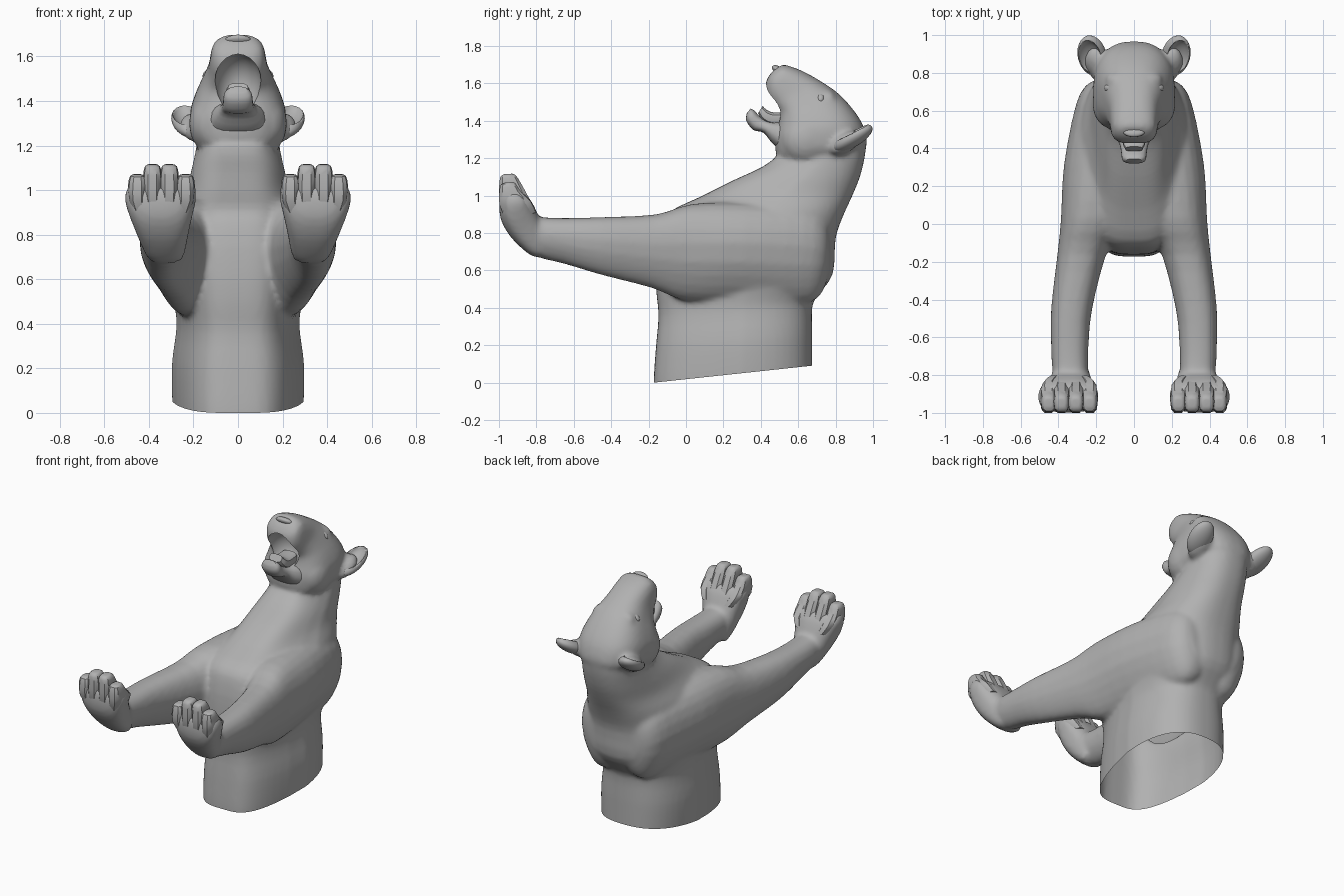
import bpy, bmesh, math
from mathutils import Vector, Matrix

if "Cube" in bpy.data.objects:
    bpy.data.objects.remove(bpy.data.objects["Cube"])

grey = bpy.data.materials.new("stone_grey")
grey.diffuse_color = (0.44, 0.44, 0.44, 1)
grey.use_nodes = True
grey.node_tree.nodes["Principled BSDF"].inputs["Base Color"].default_value = grey.diffuse_color


def activate(obs):
    bpy.ops.object.select_all(action='DESELECT')
    for o in obs:
        o.select_set(True)
    bpy.context.view_layer.objects.active = obs[0]


def finish(name, bm, mirror=False, angle=35):
    bmesh.ops.recalc_face_normals(bm, faces=bm.faces)
    me = bpy.data.meshes.new(name)
    bm.to_mesh(me)
    bm.free()
    me.materials.append(grey)
    ob = bpy.data.objects.new(name, me)
    bpy.context.collection.objects.link(ob)
    activate([ob])
    bpy.ops.object.shade_smooth_by_angle(angle=math.radians(angle))
    if mirror:
        ob.modifiers.new("mirror", 'MIRROR').use_mirror_merge = False
    return ob


def spline(rows, steps):
    """Smoothly fill in the sections between the given ones."""
    out = []
    for i in range(len(rows) - 1):
        p = [rows[max(0, min(len(rows) - 1, i + k))] for k in (-1, 0, 1, 2)]
        for s in range(steps):
            t = s / steps
            out.append([0.5 * (2 * b + (c - a) * t + (2 * a - 5 * b + 4 * c - d) * t * t
                               + (3 * b - a - 3 * c + d) * t ** 3) for a, b, c, d in zip(*p)])
    return out + [list(rows[-1])]


def loft(name, rows, n=32, steps=3, power=2.3, far_power=None, taper=0.0, mirror=False, angle=35):
    """Each row: near point y, z, far point y, z, half width, centre x."""
    bm = bmesh.new()
    rings = []
    for fy, fz, by, bz, w, cx in spline(rows, steps):
        f, b = Vector((0, fy, fz)), Vector((0, by, bz))
        mid, half = (f + b) / 2, (f - b) / 2
        ring = []
        for k in range(n):
            a = 2 * math.pi * (k + 0.5) / n
            e = 2 / (power if math.cos(a) > 0 else far_power or power)
            c = math.copysign(abs(math.cos(a)) ** e, math.cos(a))
            s = math.copysign(abs(math.sin(a)) ** e, math.sin(a))
            p = mid + half * c
            p.x = cx + w * s * (1 - taper * max(0, c))
            ring.append(bm.verts.new(p))
        rings.append(ring)
    for r, q in zip(rings, rings[1:]):
        for k in range(n):
            bm.faces.new((r[k], r[(k + 1) % n], q[(k + 1) % n], q[k]))
    bm.faces.new(rings[0])
    bm.faces.new(rings[-1])
    return finish(name, bm, mirror, angle)


def ellipsoid(name, centre, axes, radii, mirror=False):
    """Ellipsoid with its local axes given as rough direction vectors."""
    u = Vector(axes[0]).normalized()
    v = Vector(axes[1])
    v = (v - u * v.dot(u)).normalized()
    rot = Matrix((u, v, u.cross(v))).transposed().to_4x4()
    bm = bmesh.new()
    bmesh.ops.create_uvsphere(bm, u_segments=24, v_segments=14, radius=1,
                              matrix=Matrix.Translation(centre) @ rot @ Matrix.Diagonal((*radii, 1)))
    return finish(name, bm, mirror)


def cut(target, cutter, first=False):
    cutter.hide_render = True
    cutter.display_type = 'WIRE'
    m = target.modifiers.new("cut", 'BOOLEAN')
    m.operation = 'DIFFERENCE'
    m.object = cutter
    m.solver = 'EXACT'
    if first:
        target.modifiers.move(len(target.modifiers) - 1, 0)


# Torso and neck, squarer at the chest than at the back
torso = loft("body", [
    (-.172, -.08, .675, .01, .29, 0), (-.172, .03, .675, .11, .297, 0),
    (-.16, .2, .675, .25, .297, 0), (-.147, .36, .675, .40, .277, 0),
    (-.16, .5, .70, .46, .285, 0), (-.16, .64, .785, .58, .31, 0),
    (-.14, .8, .80, .77, .315, 0), (-.09, .91, .84, .89, .29, 0),
    (.08, .995, .89, 1.0, .235, 0), (.25, 1.08, .93, 1.1, .21, 0),
    (.42, 1.16, .955, 1.2, .19, 0), (.53, 1.25, .965, 1.29, .175, 0)],
    n=48, power=3.8, far_power=2.5, taper=.3)

# Shoulders and forelegs, narrower underneath
leg = loft("foreleg", [
    (.77, .60, .77, .74, .05, .12), (.72, .47, .75, .86, .12, .13),
    (.61, .42, .64, .94, .165, .145), (.3, .425, .32, .965, .205, .168),
    (0, .437, .03, .955, .167, .222), (-.18, .505, -.16, .90, .13, .278),
    (-.45, .575, -.45, .885, .11, .33), (-.65, .635, -.65, .88, .10, .34),
    (-.80, .675, -.77, .885, .095, .338), (-.87, .75, -.80, .90, .085, .338)],
    n=24, power=2.5, taper=.33)

# Heel and palm of the paw
palm = loft("palm", [
    (-.795, .67, -.74, .72, .075, .325), (-.845, .69, -.75, .80, .095, .33),
    (-.935, .775, -.785, .885, .122, .34), (-.99, .87, -.81, .94, .147, .347),
    (-.998, .96, -.83, .975, .162, .348), (-.985, 1.015, -.86, 1.01, .148, .348)],
    n=20, power=2.7)

# Toes
for i, (x, top) in enumerate([(.235, 1.07), (.308, 1.115), (.384, 1.115), (.452, 1.07)]):
    loft("toe_%d" % (i + 1), [
        (-.96, .86, -.80, .91, .032, .347 + (x - .347) * .75),
        (-1, .95, -.825, .965, .041, x), (-1, top - .05, -.88, top - .05, .042, x),
        (-.99, top - .01, -.91, top - .005, .033, x), (-.965, top, -.93, top + .002, .016, x)],
        n=10, steps=2, power=3, mirror=True)

# Skull and upper muzzle
skull = loft("skull", [
    (.53, 1.18, .955, 1.24, .17, 0), (.485, 1.21, .968, 1.29, .205, 0),
    (.475, 1.31, .945, 1.38, .215, 0), (.49, 1.385, .89, 1.465, .193, 0),
    (.49, 1.44, .81, 1.55, .16, 0), (.455, 1.48, .715, 1.615, .134, 0),
    (.425, 1.53, .625, 1.665, .124, 0), (.425, 1.60, .56, 1.69, .112, 0),
    (.45, 1.65, .525, 1.70, .08, 0), (.475, 1.675, .51, 1.697, .05, 0)],
    power=2.5, taper=-.06)
cheek = ellipsoid("cheek", (.13, .64, 1.30), [(0, -.5, .8), (1, 0, 0)], (.13, .09, .13))
brow = ellipsoid("brow", (.10, .765, 1.535), [(1, .1, -.5), (0, -.8, .5)], (.055, .035, .026))
ear_base = ellipsoid("ear_base", (.19, .85, 1.28), [(.2, .83, .5), (1, -.25, 0)], (.10, .07, .05))

# Blend the body into one skin, hollow out the mouth
activate([torso, leg, palm, skull, cheek, brow, ear_base])
bpy.ops.object.join()
torso.modifiers.new("mirror", 'MIRROR').use_mirror_merge = False
blend = torso.modifiers.new("blend", 'REMESH')
blend.mode = 'VOXEL'
blend.voxel_size = .015
soften = torso.modifiers.new("soften", 'SMOOTH')
soften.factor = .5
soften.iterations = 5
cut(torso, ellipsoid("mouth_cutter", (0, .46, 1.48), [(1, 0, 0), (0, -.3, .95)],
                     (.106, .135, .13)))
activate([torso])
bpy.ops.object.convert(target='MESH')

# Slice the base open along its slope
bm = bmesh.new()
bm.from_mesh(torso.data)
bmesh.ops.bisect_plane(bm, geom=bm.verts[:] + bm.edges[:] + bm.faces[:], dist=1e-5,
                       plane_co=(0, -.17, 0), plane_no=(0, .09, -.84), clear_outer=True)
bm.to_mesh(torso.data)
bm.free()
bpy.ops.object.shade_smooth_by_angle(angle=math.radians(40))

# Lower jaw with raised lip, and tongue
loft("lower_jaw", [
    (.56, 1.21, .64, 1.37, .16, 0), (.47, 1.27, .53, 1.395, .12, 0),
    (.415, 1.335, .455, 1.395, .08, 0), (.36, 1.35, .40, 1.42, .068, 0),
    (.322, 1.40, .365, 1.455, .062, 0), (.325, 1.44, .345, 1.465, .04, 0)],
    n=20, power=2.6)
loft("tongue", [
    (.54, 1.37, .55, 1.45, .055, 0), (.46, 1.375, .47, 1.445, .06, 0),
    (.41, 1.40, .43, 1.46, .058, 0), (.385, 1.44, .41, 1.48, .045, 0)], n=14, power=3)

# Nose pad and eyes
ellipsoid("nose", (0, .49, 1.672), [(1, 0, 0), (0, -.8, .6)], (.058, .034, .02))
ellipsoid("eye", (.126, .718, 1.522), [(1, .1, -.6), (0, -.8, .5)], (.036, .022, .024), True)

# Cupped ears
ear_axes = [(.2, .83, .5), (1, -.25, 0)]
ear = ellipsoid("ear", (.222, .892, 1.307), ear_axes, (.122, .076, .046), True)
cut(ear, ellipsoid("ear_cutter", (.236, .885, 1.345), ear_axes, (.10, .06, .044)), True)
